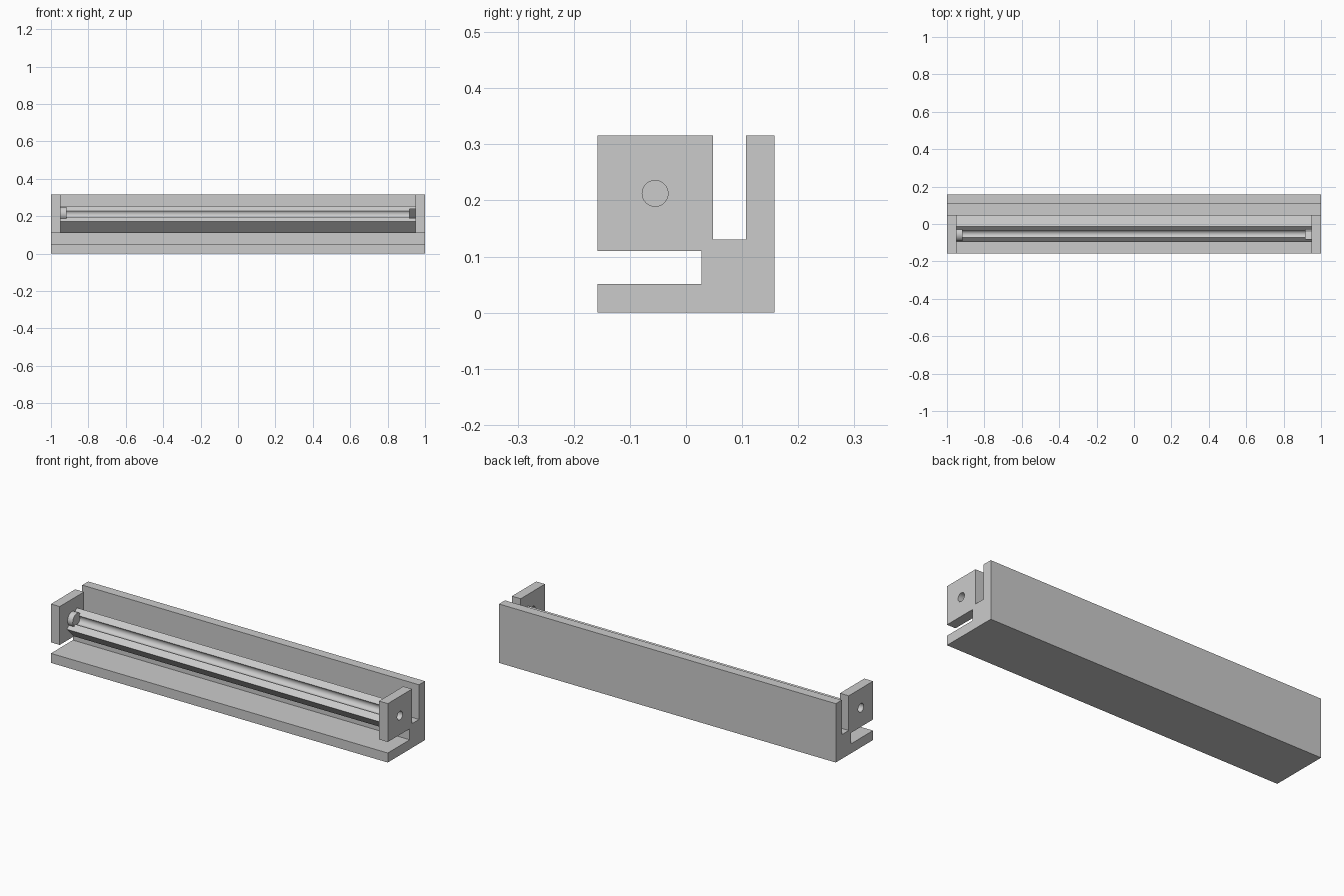
import bpy, bmesh, math

if "Cube" in bpy.data.objects:
    bpy.data.objects.remove(bpy.data.objects["Cube"])

grey = bpy.data.materials.new("light_grey")
grey.diffuse_color = (0.6, 0.6, 0.6, 1)
grey.use_nodes = True
grey.node_tree.nodes["Principled BSDF"].inputs["Base Color"].default_value = grey.diffuse_color


def extrude_x(name, profile, x0, x1):
    """Solid made by sweeping a (y, z) outline from x0 to x1."""
    bm = bmesh.new()
    face = bm.faces.new([bm.verts.new((x0, y, z)) for y, z in profile])
    ext = bmesh.ops.extrude_face_region(bm, geom=[face])["geom"]
    bmesh.ops.translate(bm, vec=(x1 - x0, 0, 0),
                        verts=[v for v in ext if isinstance(v, bmesh.types.BMVert)])
    bmesh.ops.recalc_face_normals(bm, faces=bm.faces)
    mesh = bpy.data.meshes.new(name)
    bm.to_mesh(mesh)
    bm.free()
    ob = bpy.data.objects.new(name, mesh)
    bpy.context.collection.objects.link(ob)
    mesh.materials.append(grey)
    return ob


def circle(r, n=48):
    return [(CY + r * math.cos(2 * math.pi * i / n),
             CZ + r * math.sin(2 * math.pi * i / n)) for i in range(n)]


CY, CZ = -0.055, 0.2125      # bore axis
INNER = 0.948                # inside face of the end plates

# Full-length bar: square head, corner block, floor and back wall
body = extrude_x("holder_body", [
    (-0.158, 0), (0.158, 0), (0.158, 0.316), (0.107, 0.316), (0.107, 0.13),
    (0.048, 0.13), (0.048, 0.316), (-0.158, 0.316), (-0.158, 0.11),
    (0.028, 0.11), (0.028, 0.051), (-0.158, 0.051)], -1, 1)

cutters = [
    # Clears the head between the end plates, leaving a diagonal cradle
    extrude_x("cradle_cutter", [
        (-0.097, 0.1705), (-0.0365, 0.11), (-0.0365, 0.08), (-0.3, 0.08),
        (-0.3, 0.5), (0.08, 0.5), (0.08, 0.1935), (0.048, 0.1935),
        (-0.013, 0.2545)], -INNER, INNER),
    # Bore through both plates, which is also the cradle groove
    extrude_x("bore_cutter", circle(0.023), -1.1, 1.1)]
# Wider pockets at both ends of the groove
for side in (-1, 1):
    cutters.append(extrude_x("pocket_cutter", circle(0.037),
                             side * 0.917, side * INNER))

bpy.context.view_layer.objects.active = body
for cutter in cutters:
    mod = body.modifiers.new("cut", 'BOOLEAN')
    mod.operation = 'DIFFERENCE'
    mod.solver = 'EXACT'
    mod.object = cutter
    bpy.ops.object.modifier_apply(modifier=mod.name)
    bpy.data.objects.remove(cutter)

bpy.ops.object.select_all(action='DESELECT')
body.select_set(True)
bpy.ops.object.shade_smooth_by_angle(angle=math.radians(30))
